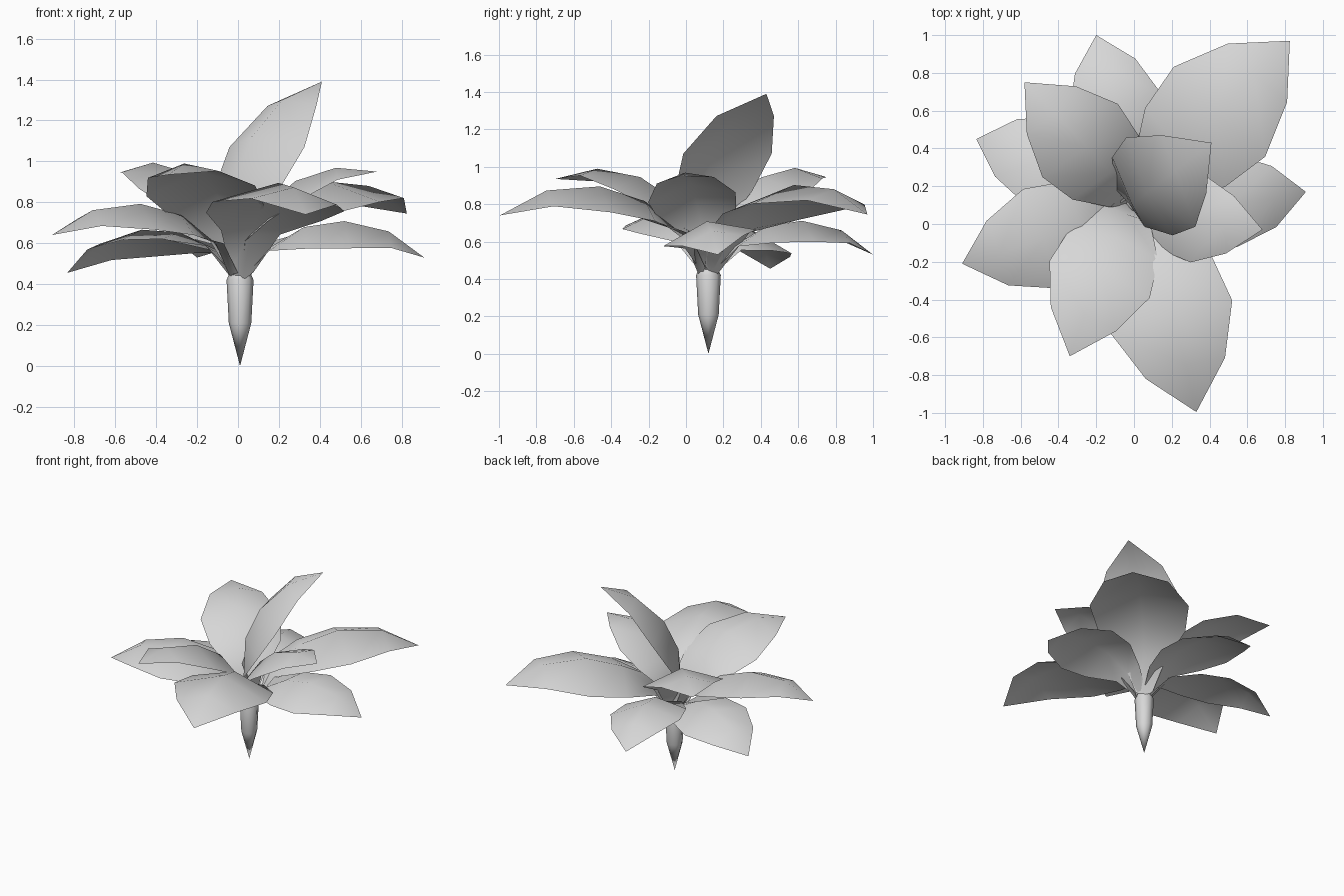
import bpy, bmesh, math
from mathutils import Vector, Matrix

cube = bpy.data.objects.get("Cube")
if cube:
    bpy.data.objects.remove(cube, do_unlink=True)

grey = bpy.data.materials.new("pale_grey")
grey.use_nodes = True
colour = (0.68, 0.68, 0.68, 1)
grey.diffuse_color = colour
grey.node_tree.nodes["Principled BSDF"].inputs["Base Color"].default_value = colour

CROWN = Vector((0.01, 0.12, 0.45))
UP = Vector((0, 0, 1))
ACROSS = (-1, 0, 1)

# Leaf stations per unit length: along, arch height, half width, edge droop.
# The first wraps round the stem, so its edges curl up.
STATIONS = [(0.03, -0.045, 0.05, -0.05), (0.16, 0.125, 0.125, -0.01),
            (0.365, 0.225, 0.245, 0.075), (0.585, 0.238, 0.28, 0.1),
            (0.82, 0.16, 0.182, 0.06)]


def finish(bm, name):
    bmesh.ops.recalc_face_normals(bm, faces=bm.faces)
    mesh = bpy.data.meshes.new(name)
    bm.to_mesh(mesh)
    bm.free()
    mesh.materials.append(grey)
    for face in mesh.polygons:
        face.use_smooth = True
    obj = bpy.data.objects.new(name, mesh)
    bpy.context.collection.objects.link(obj)


def bridge(bm, a, b, closed=False):
    for i in range(len(a) if closed else len(a) - 1):
        j = (i + 1) % len(a)
        bm.faces.new((a[i], a[j], b[j], b[i]))


def leaf(name, tip, roll):
    """Arched, ridged leaf from the crown to its tip; roll lifts one edge."""
    chord = Vector(tip) - CROWN
    size = chord.length
    chord.normalize()
    side = Matrix.Rotation(math.radians(roll), 3, chord) @ UP.cross(chord).normalized()
    normal = chord.cross(side)
    bm = bmesh.new()
    rows = []
    for along, arch, half, droop in STATIONS:
        rows.append([bm.verts.new(CROWN + size * (chord * along + side * half * v
                                                  + normal * (arch - droop * abs(v))))
                     for v in ACROSS])
    for a, b in zip(rows, rows[1:]):
        bridge(bm, a, b)
    point = bm.verts.new(tip)
    for a, b in zip(rows[-1], rows[-1][1:]):
        bm.faces.new((a, b, point))
    finish(bm, name)


LEAVES = {
    "upright_leaf": ((0.41, 0.43, 1.39), 0),
    "back_left_leaf": ((0.825, 0.97, 0.745), -3),
    "back_leaf": ((-0.2, 1.0, 0.53), 5),
    "back_right_upper_leaf": ((-0.58, 0.75, 0.945), 2),
    "back_right_lower_leaf": ((-0.835, 0.45, 0.455), 9),
    "right_leaf": ((-0.91, -0.21, 0.64), -6),
    "front_right_leaf": ((-0.34, -0.7, 0.935), 6),
    "front_left_leaf": ((0.33, -0.995, 0.74), -4),
    "left_upper_leaf": ((0.68, -0.03, 0.95), 8),
    "left_lower_leaf": ((0.91, 0.17, 0.53), 10),
}
for name, (tip, roll) in LEAVES.items():
    leaf(name, tip, roll)

# Stem: pointed spindle below the crown
bm = bmesh.new()
SIDES = 8
rings = []
for radius, z in ((0.055, 0.21), (0.066, 0.42), (0.045, 0.47)):
    rings.append([bm.verts.new((CROWN.x + radius * math.cos(math.tau * i / SIDES),
                                CROWN.y + radius * math.sin(math.tau * i / SIDES), z))
                  for i in range(SIDES)])
for a, b in zip(rings, rings[1:]):
    bridge(bm, a, b, True)
for ring, z in ((rings[0], 0), (rings[-1], 0.48)):
    end = bm.verts.new((CROWN.x, CROWN.y, z))
    for i in range(SIDES):
        bm.faces.new((ring[i], ring[(i + 1) % SIDES], end))
finish(bm, "stem")
